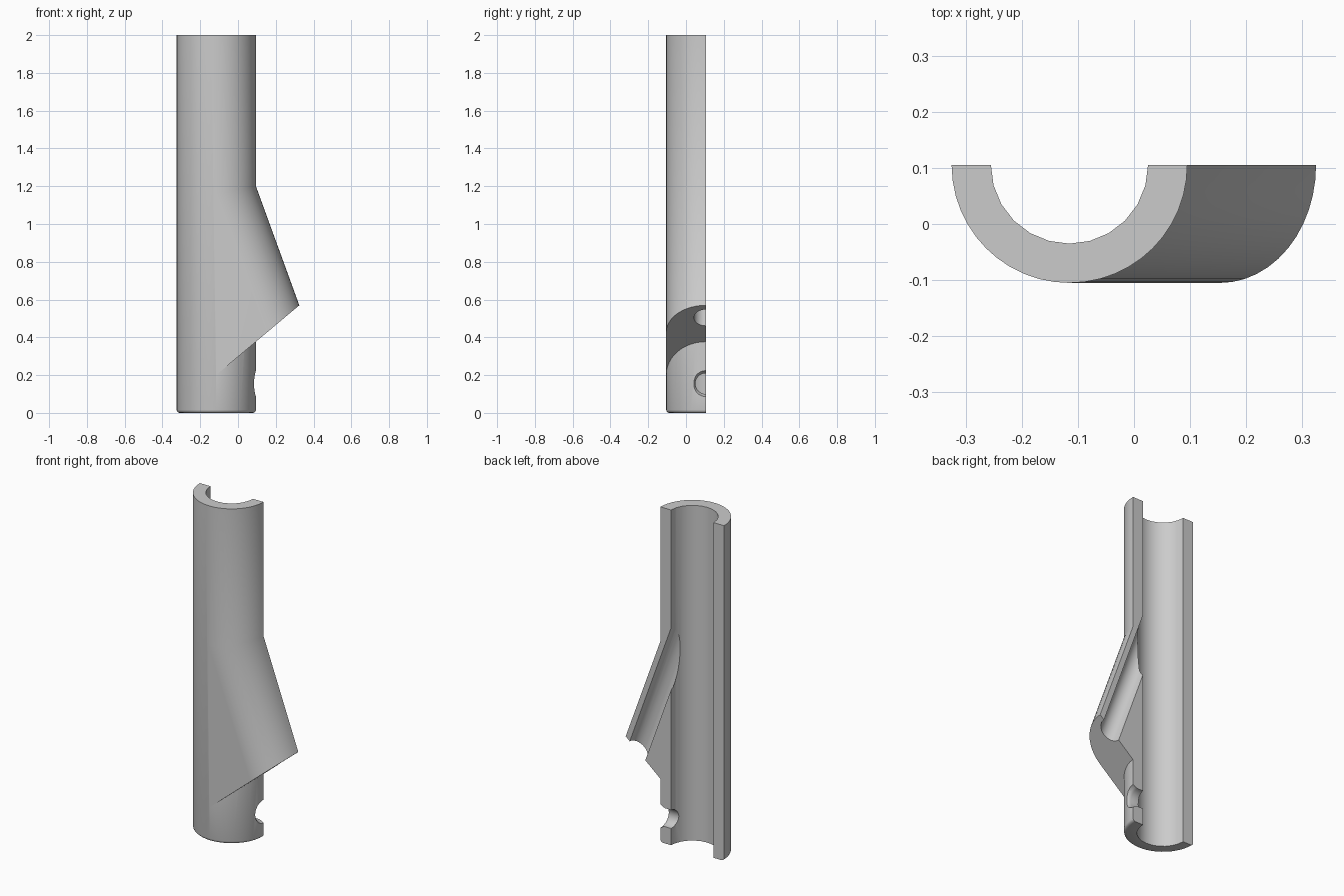
import bpy, bmesh, math
from mathutils import Vector, Matrix

if bpy.data.objects.get("Cube"):
    bpy.data.objects.remove(bpy.data.objects["Cube"])

AXIS_X, CUT_Y = -0.115, 0.105      # main pipe axis, on the section plane
R, BORE, BRANCH_BORE = 0.21, 0.14, 0.063
TILT = math.radians(20)            # branch lean from vertical
BEND = Vector((AXIS_X, CUT_Y, 1.163))
TIP = Vector((0.325, CUT_Y, 0.57))
END_NORMAL = Vector((math.sin(math.radians(40)), 0, -math.cos(math.radians(40))))

grey = bpy.data.materials.new("plain_grey")
grey.use_nodes = True
grey.diffuse_color = (0.6, 0.6, 0.6, 1)
grey.node_tree.nodes["Principled BSDF"].inputs["Base Color"].default_value = (0.6, 0.6, 0.6, 1)


def finish(bm, name, trim=False):
    """Turn a bmesh into an object, optionally cut by the slanted branch end."""
    if trim:
        geom = bm.verts[:] + bm.edges[:] + bm.faces[:]
        cut = bmesh.ops.bisect_plane(bm, geom=geom, plane_co=TIP, plane_no=END_NORMAL, clear_outer=True)
        edges = [e for e in cut["geom_cut"] if isinstance(e, bmesh.types.BMEdge)]
        bmesh.ops.edgeloop_fill(bm, edges=edges)
    bmesh.ops.recalc_face_normals(bm, faces=bm.faces[:])
    mesh = bpy.data.meshes.new(name)
    bm.to_mesh(mesh)
    bm.free()
    mesh.materials.append(grey)
    ob = bpy.data.objects.new(name, mesh)
    bpy.context.collection.objects.link(ob)
    return ob


def lathe(name, profile, origin, angle=0.0, sides=48, trim=False):
    """Solid of revolution from (radius, height) points, leaned in the xz plane."""
    bm = bmesh.new()
    rings = [[bm.verts.new((r * math.cos(k * math.tau / sides), r * math.sin(k * math.tau / sides), h))
              for k in range(sides)] for r, h in profile]
    for low, high in zip(rings, rings[1:]):
        for k in range(sides):
            n = (k + 1) % sides
            bm.faces.new((low[k], low[n], high[n], high[k]))
    bm.faces.new(rings[0][::-1])
    bm.faces.new(rings[-1])
    bm.transform(Matrix.Translation(origin) @ Matrix.Rotation(angle, 4, 'Y'))
    return finish(bm, name, trim)


def prism(name, outline, y0, y1, trim=False):
    """Extrude an xz outline along y."""
    bm = bmesh.new()
    face = bm.faces.new([bm.verts.new((x, y0, z)) for x, z in outline])
    out = bmesh.ops.extrude_face_region(bm, geom=[face])
    bmesh.ops.translate(bm, vec=(0, y1 - y0, 0),
                        verts=[v for v in out["geom"] if isinstance(v, bmesh.types.BMVert)])
    return finish(bm, name, trim)


def combine(target, other, operation):
    mod = target.modifiers.new(other.name, 'BOOLEAN')
    mod.operation, mod.object, mod.solver = operation, other, 'EXACT'
    bpy.context.view_layer.objects.active = target
    bpy.ops.object.modifier_apply(modifier=mod.name)
    bpy.data.objects.remove(other)


# Main pipe with a rounded lower rim
foot = Vector((AXIS_X, CUT_Y, 0))
rim = 0.016
corner = [(R - rim + rim * math.sin(a), rim - rim * math.cos(a))
          for a in (math.radians(d) for d in range(0, 91, 30))]
pipe = lathe("branched_pipe_half", corner + [(R, 2)], foot)

# Leaning branch and the flat web joining it to the main pipe
branch = lathe("branch", [(R, 0), (R, 1)], BEND, math.pi - TILT, trim=True)
far = BEND + Vector((math.sin(TILT), 0, -math.cos(TILT)))
web = prism("web", [(AXIS_X, BEND.z), (far.x, far.z), (AXIS_X, 0.1)], CUT_Y - R, CUT_Y + 0.1, trim=True)
for part in (branch, web):
    combine(pipe, part, 'UNION')

# Bores: main, branch, and the flared side hole
main_bore = lathe("main_bore", [(BORE, -0.1), (BORE, 2.1)], foot, sides=24)
branch_bore = lathe("branch_bore", [(BRANCH_BORE, -0.15), (BRANCH_BORE, 0.85)],
                    Vector((0.245, CUT_Y, 0.508)), -TILT, sides=32)
side_hole = lathe("side_hole", [(0.055, 0), (0.055, 0.18), (0.059, 0.193), (0.068, 0.205), (0.076, 0.25)],
                  Vector((AXIS_X, CUT_Y, 0.155)), math.pi / 2, sides=32)
# Block that removes the rear half
rear = prism("rear_half", [(-1, -1), (1, -1), (1, 3), (-1, 3)], CUT_Y, 1)
for part in (main_bore, branch_bore, side_hole, rear):
    combine(pipe, part, 'DIFFERENCE')

# Smooth shading with crisp edges
bpy.ops.object.select_all(action='DESELECT')
pipe.select_set(True)
bpy.context.view_layer.objects.active = pipe
bpy.ops.object.shade_smooth_by_angle(angle=math.radians(32))
